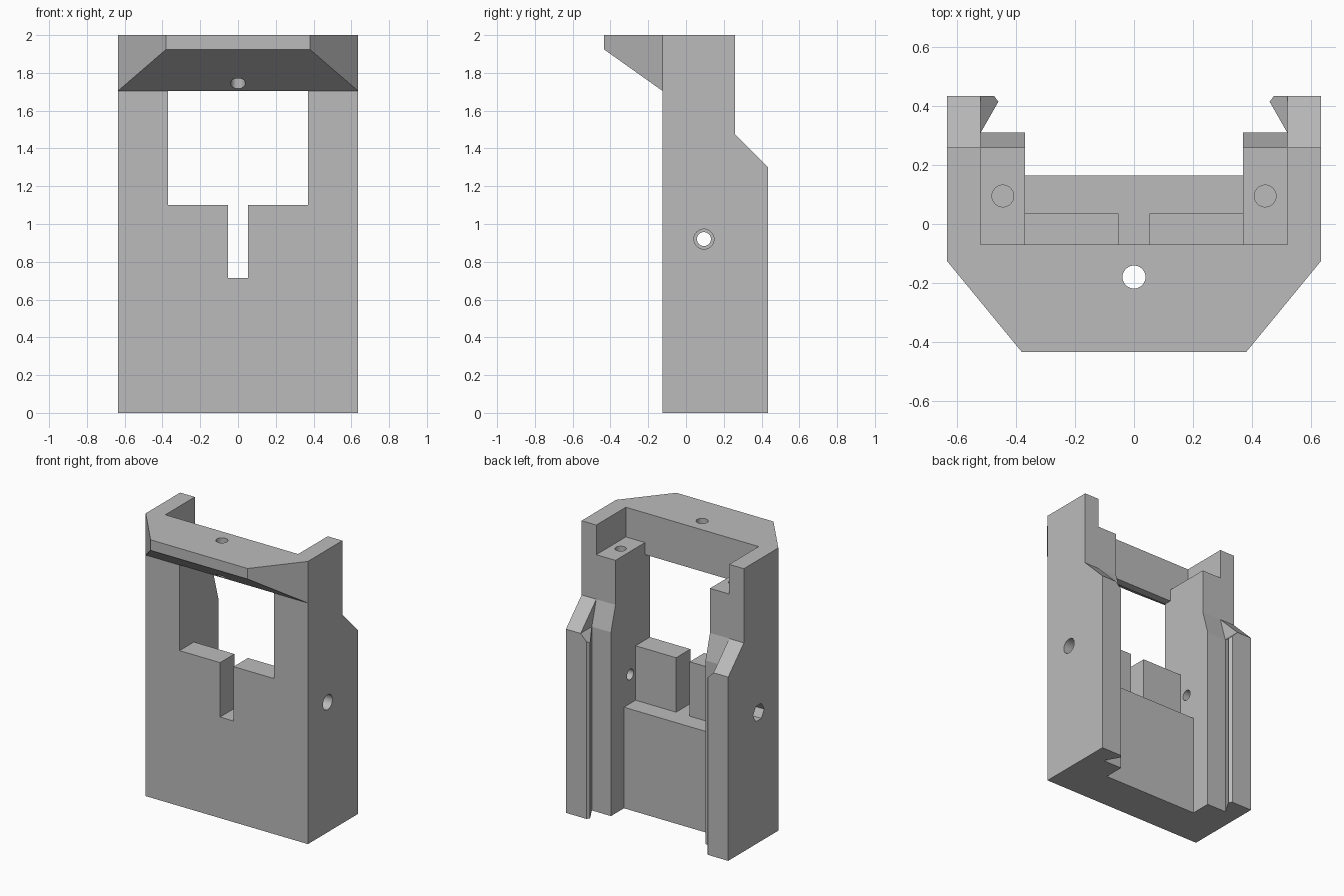
import bpy, bmesh, math
from mathutils import Vector

cube = bpy.data.objects.get("Cube")
if cube:
    bpy.data.objects.remove(cube, do_unlink=True)

grey = bpy.data.materials.new("plain_grey")
grey.use_nodes = True
grey.diffuse_color = (0.5, 0.5, 0.5, 1)
grey.node_tree.nodes["Principled BSDF"].inputs["Base Color"].default_value = (0.5, 0.5, 0.5, 1)


def prism(name, axis, outline, low, high):
    """Extrude a 2D outline along an axis; the outline uses the other two axes in order."""
    def point(p, d):
        c = list(p)
        c.insert("xyz".index(axis), d)
        return Vector(c)
    bm = bmesh.new()
    base = bm.faces.new([bm.verts.new(point(p, low)) for p in outline])
    top = bmesh.ops.extrude_face_region(bm, geom=[base])["geom"]
    shift = point((0, 0), high - low)
    bmesh.ops.translate(bm, vec=shift, verts=[v for v in top if isinstance(v, bmesh.types.BMVert)])
    bmesh.ops.recalc_face_normals(bm, faces=bm.faces)
    mesh = bpy.data.meshes.new(name)
    bm.to_mesh(mesh)
    bm.free()
    mesh.materials.append(grey)
    obj = bpy.data.objects.new(name, mesh)
    bpy.context.collection.objects.link(obj)
    return obj


def ring(a, b, radius, sides=32):
    return [(a + radius * math.cos(2 * math.pi * i / sides),
             b + radius * math.sin(2 * math.pi * i / sides)) for i in range(sides)]


def symmetric(half):
    """Close a half outline with its mirror image in x."""
    return half + [(-x, b) for x, b in reversed(half)]


def cut(body, *shape):
    cutter = prism("cutter", *shape)
    cutter.hide_render = True
    mod = body.modifiers.new("cut", "BOOLEAN")
    mod.operation, mod.solver, mod.object = "DIFFERENCE", "EXACT", cutter
    bpy.context.view_layer.update()
    graph = bpy.context.evaluated_depsgraph_get()
    mesh = bpy.data.meshes.new_from_object(body.evaluated_get(graph))
    body.modifiers.clear()
    body.data = mesh
    bpy.data.objects.remove(cutter, do_unlink=True)


# Side silhouette with overhanging front lip and stepped back
body = prism("bracket_body", "x", [
    (-.125, 0), (.435, 0), (.435, 1.3), (.26, 1.475), (.26, 2),
    (-.435, 2), (-.435, 1.925), (-.125, 1.705)], -.635, .635)

# Angled corners of the top beam
for s in (1, -1):
    cut(body, "z", [(s * .6605, -.094), (s * .3545, -.466), (s * .7, -.466)], 1.6, 2.1)

# Window, stepped shelves and open back between the posts
cut(body, "x", [
    (.165, -.1), (.165, .715), (.035, .715), (.035, 1.1), (-1, 1.1),
    (-1, 1.705), (-.07, 1.705), (-.07, 2.1), (1, 2.1), (1, -.1)], -.37, .37)

# Narrow slot in the front panel
cut(body, "z", symmetric([(.053, -1), (.053, 1)]), .715, 1.2)

# Ledges on top of the posts
cut(body, "z", symmetric([(.52, -.07), (.52, 1)]), 1.79, 2.1)

# Sloped shoulders on the inner posts
cut(body, "x", [(.26, 1.475), (.31, 1.3), (.6, 1.3), (.6, 1.6), (.26, 1.6)], -.52, .52)

# Dovetail channel and its chamfered lips
cut(body, "z", symmetric([(.52, .31), (.46, .415), (.475, .435), (.475, .6)]), -.1, 1.35)
cut(body, "y", symmetric([(.4, 1.18), (.52, 1.3), (.52, 1.4)]), .31, .6)

# Vertical holes: beam and both ledges
cut(body, "z", ring(0, -.18, .039), 1.5, 2.1)
for s in (1, -1):
    cut(body, "z", ring(s * .445, .095, .037), 1.2, 1.9)

# Cross hole, round counterbore and hexagonal nut pocket
cut(body, "x", ring(.095, .92, .037), -.8, .8)
cut(body, "x", ring(.095, .92, .053), .515, .8)
cut(body, "x", ring(.095, .92, .062, 6), -.8, -.515)
